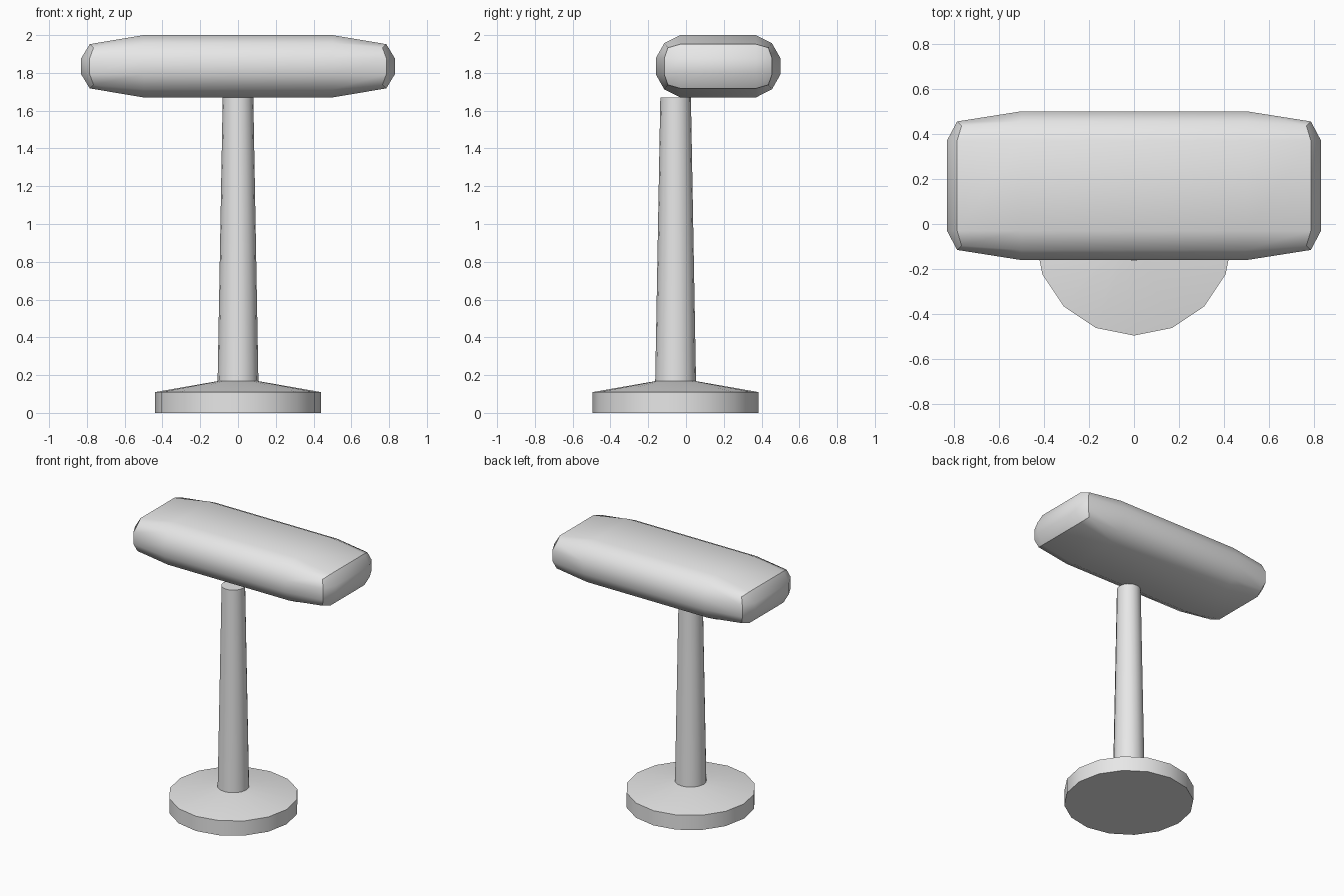
import bpy, bmesh, math
from itertools import product

if "Cube" in bpy.data.objects:
    bpy.data.objects.remove(bpy.data.objects["Cube"])

grey = bpy.data.materials.new("light_grey")
grey.diffuse_color = (0.8, 0.8, 0.8, 1)
grey.use_nodes = True
grey.node_tree.nodes["Principled BSDF"].inputs["Base Color"].default_value = grey.diffuse_color


def finish(name, bm):
    bmesh.ops.recalc_face_normals(bm, faces=bm.faces)
    me = bpy.data.meshes.new(name)
    bm.to_mesh(me)
    bm.free()
    me.materials.append(grey)
    ob = bpy.data.objects.new(name, me)
    bpy.context.collection.objects.link(ob)
    bpy.ops.object.select_all(action='DESELECT')
    ob.select_set(True)
    bpy.context.view_layer.objects.active = ob
    bpy.ops.object.shade_smooth_by_angle(angle=math.radians(40))
    return ob


def lathe(name, profile, y, sides=16):
    bm = bmesh.new()
    rings = []
    for r, z in profile:
        rings.append([bm.verts.new((r * math.sin(2 * math.pi * i / sides),
                                    y + r * math.cos(2 * math.pi * i / sides), z))
                      for i in range(sides)])
    for a, b in zip(rings, rings[1:]):
        for i in range(sides):
            j = (i + 1) % sides
            bm.faces.new((a[i], a[j], b[j], b[i]))
    bm.faces.new(rings[0])
    bm.faces.new(rings[-1])
    return finish(name, bm)


# Round base and tapered pole, slightly forward of the head
lathe("base", [(0.44, 0), (0.44, 0.11), (0.108, 0.168)], -0.055)
lathe("pole", [(0.108, 0.168), (0.081, 1.67)], -0.055)

# Head: soft-cornered block, a 4x4x4 shell where a vertex is placed
# by which of the axes it is extreme in
CENTRE = (0, 0.17, 1.835)
POS = {
    (1, 0, 0): (0.83, 0.20, 0.043),     # end face
    (0, 1, 0): (0.50, 0.33, 0.043),     # front and back faces
    (0, 0, 1): (0.50, 0.20, 0.165),     # top and bottom faces
    (0, 1, 1): (0.50, 0.285, 0.122),    # long edges
    (1, 0, 1): (0.785, 0.20, 0.117),    # end edges
    (1, 1, 0): (0.785, 0.285, 0.043),
    (1, 1, 1): (0.765, 0.266, 0.098),   # corners
}
bm = bmesh.new()
verts = {}
for idx in product(range(4), repeat=3):
    key = tuple(int(i in (0, 3)) for i in idx)
    if key in POS:
        # single-axis keys lie on a face, whose other two indices are inner
        co = [c + (p if i > 1 else -p) for c, p, i in zip(CENTRE, POS[key], idx)]
        verts[idx] = bm.verts.new(co)
for axis in range(3):
    for side, u, v in product((0, 3), range(3), range(3)):
        quad = []
        for a, b in ((u, v), (u + 1, v), (u + 1, v + 1), (u, v + 1)):
            idx = [a, b]
            idx.insert(axis, side)
            quad.append(verts[tuple(idx)])
        bm.faces.new(quad)
finish("head", bm)
